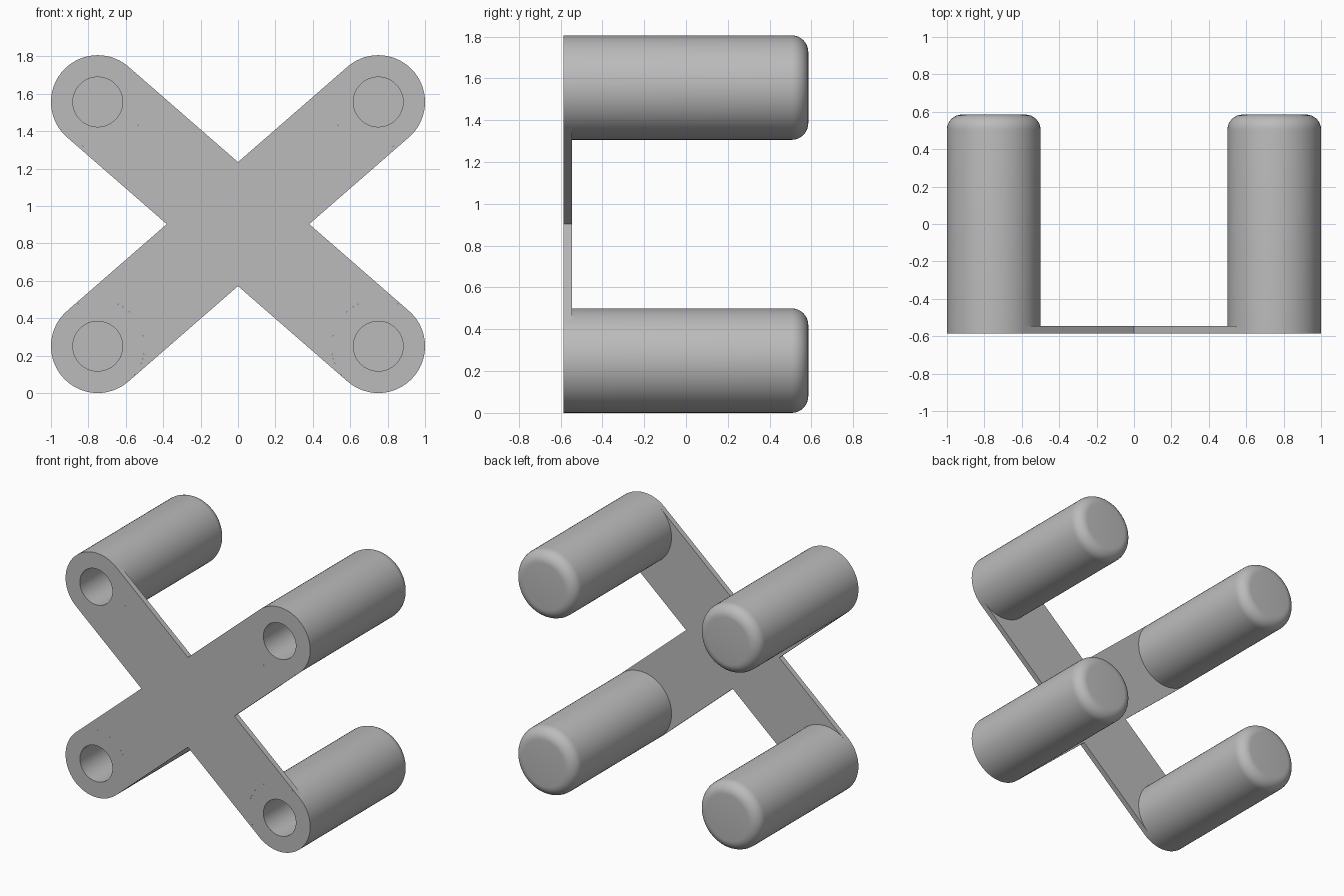
import bpy, bmesh, math
from mathutils import Vector

cube = bpy.data.objects.get("Cube")
if cube:
    bpy.data.objects.remove(cube, do_unlink=True)

X, Z_LOW, Z_HIGH = 0.75, 0.25, 1.556      # post centres
R, HOLE, FILLET = 0.25, 0.133, 0.08       # post, bore and end rounding radii
FRONT, BACK, BORE_END = -0.585, 0.585, 0.47
THICK = 0.04
SEGMENTS = 64

grey = bpy.data.materials.new("plain grey")
grey.use_nodes = True
grey.diffuse_color = (0.5, 0.5, 0.5, 1)
grey.node_tree.nodes["Principled BSDF"].inputs["Base Color"].default_value = (0.5, 0.5, 0.5, 1)


def finish(bm, name, location=(0, 0, 0)):
    bmesh.ops.recalc_face_normals(bm, faces=bm.faces)
    mesh = bpy.data.meshes.new(name)
    bm.to_mesh(mesh)
    bm.free()
    mesh.materials.append(grey)
    obj = bpy.data.objects.new(name, mesh)
    obj.location = location
    bpy.context.collection.objects.link(obj)
    bpy.ops.object.select_all(action="DESELECT")
    obj.select_set(True)
    bpy.context.view_layer.objects.active = obj
    bpy.ops.object.shade_smooth_by_angle(angle=math.radians(35))
    return obj


def make_post(name, x, z):
    # Turned profile: blind bore, flat front rim, rounded back end
    profile = [(0, BORE_END), (HOLE, BORE_END), (HOLE, FRONT), (R, FRONT)]
    for i in range(9):
        t = math.pi / 2 * i / 8
        profile.append((R - FILLET + FILLET * math.cos(t),
                        BACK - FILLET + FILLET * math.sin(t)))
    profile.append((0, BACK))
    bm = bmesh.new()
    verts = [bm.verts.new((r, y, 0)) for r, y in profile]
    edges = [bm.edges.new(pair) for pair in zip(verts, verts[1:])]
    bmesh.ops.spin(bm, geom=verts + edges, cent=(0, 0, 0), axis=(0, 1, 0),
                   angle=math.tau, steps=SEGMENTS, use_merge=False)
    bmesh.ops.remove_doubles(bm, verts=bm.verts, dist=0.0001)
    finish(bm, name, (x, 0, z))


for level, z in (("lower", Z_LOW), ("upper", Z_HIGH)):
    for side, x in (("left", X), ("right", -X)):
        make_post(f"{level}_{side}_post", x, z)

# Cross plate: four arms whose ends hug the posts, with a notch between arms
mid_z, half_z = (Z_LOW + Z_HIGH) / 2, (Z_HIGH - Z_LOW) / 2
slope = math.atan2(half_z, X)
side_notch, top_notch = R / math.sin(slope), R / math.cos(slope)
notches = [Vector((side_notch, 0)), Vector((0, top_notch)),
           Vector((-side_notch, 0)), Vector((0, -top_notch))]
outline = []                               # (point, edge to next lies on a post)
for (sx, sz), notch in zip(((1, 1), (-1, 1), (-1, -1), (1, -1)), notches):
    centre = Vector((sx * X, sz * half_z))
    along = centre.normalized()
    across = Vector((-along.y, along.x))
    outline.append((notch, False))
    steps = SEGMENTS // 2
    for i in range(steps + 1):
        t = math.pi * (i / steps - 0.5)
        point = centre - along * R * math.cos(t) + across * R * math.sin(t)
        outline.append((point, i < steps))

bm = bmesh.new()
front = [bm.verts.new((p.x, FRONT, p.y)) for p, _ in outline]
back = [bm.verts.new((p.x, FRONT + THICK, p.y)) for p, _ in outline]
bm.faces.new(front)
bm.faces.new(back[::-1])
for i, (_, on_post) in enumerate(outline):
    j = (i + 1) % len(outline)
    if not on_post:
        bm.faces.new((front[j], front[i], back[i], back[j]))
finish(bm, "cross_plate", (0, 0, mid_z))
